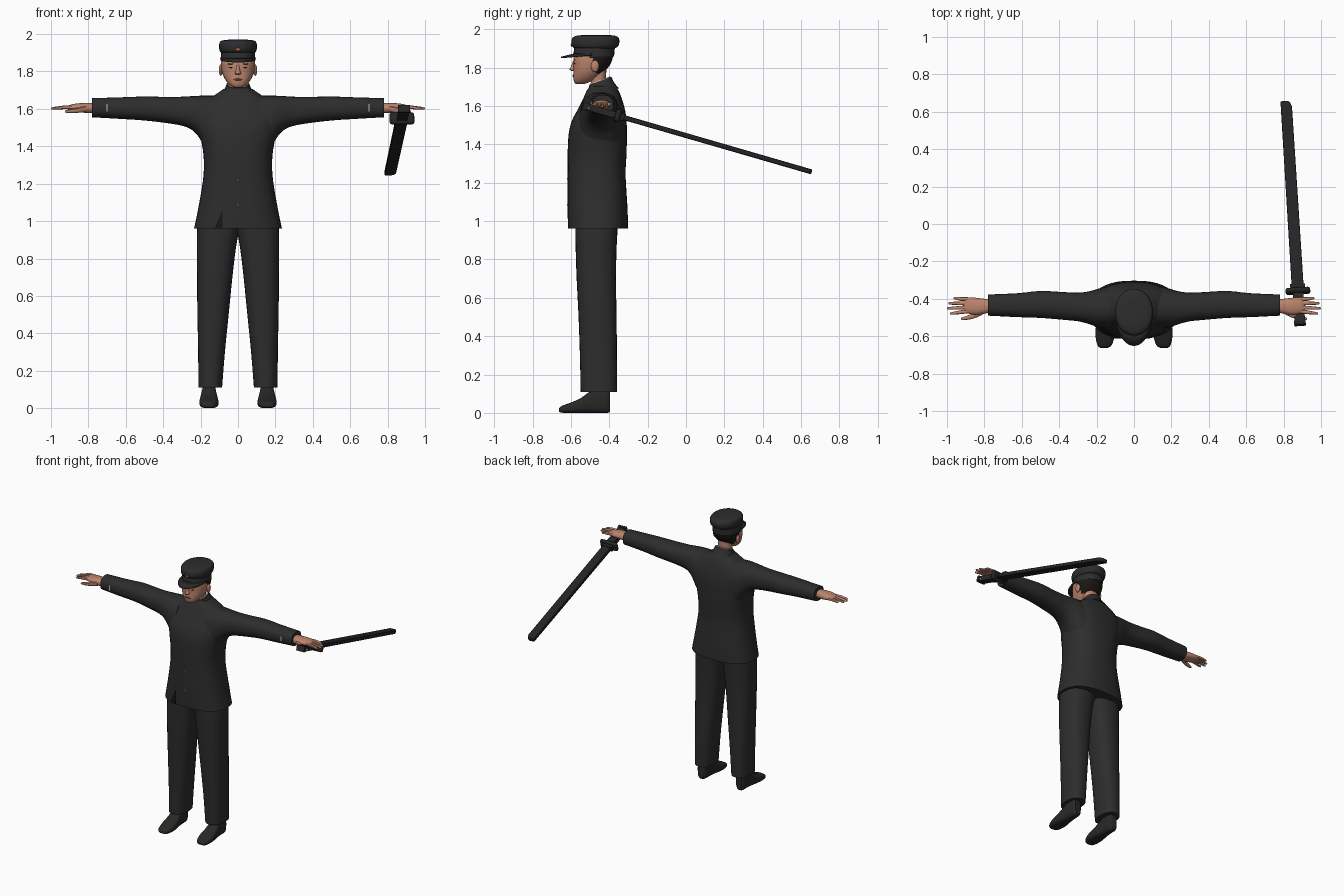
import bpy, bmesh, math
from mathutils import Matrix, Vector

if "Cube" in bpy.data.objects:
    bpy.data.objects.remove(bpy.data.objects["Cube"])


def material(name, r, g, b):
    m = bpy.data.materials.new(name)
    m.use_nodes = True
    m.diffuse_color = (r, g, b, 1)
    bsdf = next(n for n in m.node_tree.nodes if n.type == 'BSDF_PRINCIPLED')
    bsdf.inputs["Base Color"].default_value = (r, g, b, 1)
    bsdf.inputs["Roughness"].default_value = 0.8
    return m


CLOTH = material("charcoal cloth", .026, .026, .026)
SKIN = material("skin", .5, .23, .15)
HAIR = material("black hair", .01, .009, .008)
LEATHER = material("dark leather", .022, .021, .02)
STEEL = material("dark scabbard", .018, .018, .018)
WHITE = material("white trim", .55, .55, .53)
GOLD = material("badge orange", .5, .14, .05)
LIPS = material("lips", .3, .1, .07)
parts = []


def finish(name, bm, *mats):
    bmesh.ops.recalc_face_normals(bm, faces=bm.faces)
    mesh = bpy.data.meshes.new(name)
    bm.to_mesh(mesh)
    bm.free()
    for m in mats:
        mesh.materials.append(m)
    ob = bpy.data.objects.new(name, mesh)
    bpy.context.collection.objects.link(ob)
    parts.append(ob)
    return ob


def spline(rings, steps):
    """Catmull-Rom interpolation between rings."""
    out = []
    for i in range(len(rings) - 1):
        a, b, c, d = (rings[max(0, min(len(rings) - 1, i + k))] for k in (-1, 0, 1, 2))
        for s in range(steps):
            t = s / steps
            out.append([q + .5 * t * (r - p + t * (2*p - 5*q + 4*r - w + t * (3*(q - r) + w - p)))
                        for p, q, r, w in zip(a, b, c, d)])
    return out + [rings[-1]]


def loft(name, axis, rings, *mats, power=2.3, segs=28, steps=3, shear=0, side=1, rule=None):
    """Skin of superellipse rings (t, u0, u1, v0, v1) placed along an axis."""
    bm = bmesh.new()
    loops = []
    for t, u0, u1, v0, v1 in spline(rings, steps):
        loop = []
        for k in range(segs):
            a = math.tau * k / segs
            c, s = math.cos(a), math.sin(a)
            u = (u0 + u1) / 2 + (u1 - u0) / 2 * math.copysign(abs(c) ** (2 / power), c)
            v = (v0 + v1) / 2 + (v1 - v0) / 2 * math.copysign(abs(s) ** (2 / power), s)
            x, y, z = {'x': (t, u, v), 'y': (u, t, v), 'z': (u, v, t)}[axis]
            loop.append(bm.verts.new((x * side, y, z + shear * (y + .44))))
        loops.append(loop)
    for lo, hi in zip(loops, loops[1:]):
        for k in range(segs):
            n = (k + 1) % segs
            bm.faces.new((lo[k], lo[n], hi[n], hi[k]))
    bm.faces.new(loops[0])
    bm.faces.new(loops[-1])
    if rule:
        for f in bm.faces:
            f.material_index = rule(f.calc_center_median())
    return finish(name, bm, *mats)


def sym(rows):
    """Rows (z, half width, front, back) to centred rings."""
    return [(z, -w, w, f, b) for z, w, f, b in rows]


def blob(name, mat, loc, size):
    bm = bmesh.new()
    bmesh.ops.create_uvsphere(bm, u_segments=14, v_segments=8, radius=1,
                              matrix=Matrix.Translation(loc) @ Matrix.Diagonal((*size, 1)))
    return finish(name, bm, mat)


def prism(name, mat, outline, depth, matrix):
    """Flat outline in local XY, thickened both ways along local Z."""
    bm = bmesh.new()
    f = bm.faces.new([bm.verts.new((x, y, -depth / 2)) for x, y in outline])
    top = bmesh.ops.extrude_face_region(bm, geom=[f])['geom']
    bmesh.ops.translate(bm, vec=(0, 0, depth), verts=[v for v in top if isinstance(v, bmesh.types.BMVert)])
    bm.transform(matrix)
    return finish(name, bm, mat)


# Jacket body and collar
loft("jacket_body", 'z', sym([
    (.96, .235, -.615, -.303), (1.05, .216, -.617, -.304), (1.15, .198, -.617, -.31),
    (1.25, .184, -.617, -.315), (1.35, .184, -.617, -.31), (1.45, .2, -.612, -.308),
    (1.52, .21, -.596, -.31), (1.58, .21, -.565, -.318), (1.64, .175, -.535, -.335),
    (1.68, .115, -.517, -.352), (1.705, .08, -.5, -.37)]), CLOTH, power=2.5, segs=40)
loft("collar", 'z', sym([(1.66, .1, -.53, -.35), (1.7, .074, -.512, -.375), (1.733, .061, -.503, -.388)]),
     CLOTH, shear=.35)
loft("collar_lining", 'z', sym([(1.68, .056, -.497, -.393), (1.738, .056, -.497, -.393)]),
     WHITE, shear=.35, steps=1)

# Jacket front details
upright = Matrix.Translation((0, -.608, 0)) @ Matrix.Rotation(math.pi / 2, 4, 'X')
prism("hem_opening", HAIR, [(-.123, .961), (-.083, .961), (-.083, 1.06)], .009, upright)
for z in (1.22, 1.085):
    blob("jacket_button", WHITE, (0, -.617, z), (.005, .004, .005))

# Head with hair painted on its back
loft("neck", 'z', sym([(1.64, .054, -.49, -.4), (1.72, .05, -.495, -.415), (1.8, .052, -.5, -.415)]), SKIN)
loft("head", 'z', sym([
    (1.713, .02, -.572, -.535), (1.725, .042, -.583, -.5), (1.75, .064, -.588, -.455),
    (1.78, .08, -.587, -.425), (1.81, .088, -.587, -.398), (1.84, .092, -.587, -.385),
    (1.87, .09, -.58, -.38), (1.91, .08, -.56, -.39)]), SKIN, HAIR, segs=40,
    rule=lambda c: int(c.z > 1.765 and c.y > (-.495 if c.z > 1.815 else -.465)))
loft("nose", 'z', sym([(1.783, .01, -.598, -.57), (1.79, .016, -.607, -.57), (1.805, .011, -.6, -.57),
                       (1.835, .007, -.589, -.57)]), SKIN, segs=12)
blob("mouth", LIPS, (0, -.588, 1.757), (.026, .004, .005))
for s in (-1, 1):
    blob("eye", HAIR, (s * .035, -.581, 1.821), (.013, .004, .004))
    blob("eyebrow", HAIR, (s * .037, -.581, 1.84), (.019, .004, .003))
    blob("ear", SKIN, (s * .092, -.474, 1.807), (.011, .021, .031))

# Peaked cap
loft("cap_band", 'z', sym([(1.858, .093, -.588, -.375), (1.91, .091, -.582, -.37)]), CLOTH, power=2.1, steps=1)
loft("cap_crown", 'z', sym([
    (1.9, .09, -.58, -.37), (1.912, .099, -.595, -.352), (1.94, .101, -.597, -.347),
    (1.957, .097, -.59, -.353), (1.966, .085, -.57, -.37), (1.97, .05, -.53, -.41)]),
     CLOTH, power=2.1, segs=36, steps=2)
bm = bmesh.new()
edge = []
for k in range(21):
    a = math.pi * (1 + k / 20)
    c, s = math.cos(a), math.sin(a)
    edge.append([bm.verts.new(p) for p in ((.085 * c, -.49 + .085 * s, 1.875),
                                           (.096 * c, -.49 + .162 * s, 1.87 + .014 * s))])
for p, q in zip(edge, edge[1:]):
    bm.faces.new((p[0], p[1], q[1], q[0]))
brim = finish("cap_brim", bm, LEATHER)
brim.modifiers.new("thickness", 'SOLIDIFY').thickness = .008
blob("cap_badge", GOLD, (0, -.597, 1.918), (.012, .004, .008))

# Paired limbs
for s in (-1, 1):
    loft("sleeve", 'x', [
        (.12, -.56, -.33, 1.33, 1.672), (.17, -.555, -.34, 1.38, 1.672), (.21, -.545, -.352, 1.45, 1.67),
        (.25, -.532, -.362, 1.49, 1.668), (.3, -.52, -.367, 1.51, 1.665), (.38, -.512, -.364, 1.524, 1.664),
        (.5, -.502, -.358, 1.538, 1.666), (.62, -.498, -.37, 1.546, 1.662), (.78, -.49, -.377, 1.555, 1.657)],
        CLOTH, side=s)
    prism("sleeve_stitch", WHITE, [(s * .697, 1.585), (s * .702, 1.585), (s * .702, 1.625), (s * .697, 1.625)],
          .006, Matrix.Translation((0, -.4945, 0)) @ Matrix.Rotation(math.pi / 2, 4, 'X'))
    # Open hand, fingers and thumb
    loft("palm", 'x', [
        (.75, -.467, -.405, 1.58, 1.632), (.8, -.48, -.4, 1.577, 1.632), (.85, -.486, -.394, 1.583, 1.63),
        (.89, -.478, -.394, 1.59, 1.624), (.91, -.47, -.398, 1.595, 1.617)], SKIN, side=s, segs=20)
    for i, tip in enumerate((.985, 1, .993, .965)):
        y0, y1 = -.466 + .021 * i, -.478 + .027 * i
        path = [(.88, y0, 1.608, .011), (.93, (y0 + y1) / 2, 1.608, .01),
                (tip - .012, y1, 1.603, .007), (tip, y1, 1.602, .003)]
        loft("finger", 'x', [(x, y - r, y + r, z - r, z + r) for x, y, z, r in path], SKIN, side=s, segs=10)
    path = [(.81, -.468, 1.6, .017), (.86, -.492, 1.592, .014), (.91, -.505, 1.587, .009), (.925, -.507, 1.586, .004)]
    loft("thumb", 'x', [(x, y - r, y + r, z - r, z + r) for x, y, z, r in path], SKIN, side=s, segs=10)
    # Trousers and shoe
    loft("trouser_leg", 'z', [
        (.11, .085, .212, -.549, -.36), (.3, .07, .213, -.553, -.36), (.5, .05, .217, -.56, -.362),
        (.7, .03, .219, -.57, -.365), (.85, .012, .22, -.575, -.362), (.93, -.003, .22, -.577, -.358),
        (1, -.025, .215, -.577, -.355)], CLOTH, side=s, power=2.4)
    loft("shoe", 'y', [
        (-.662, .14, .18, .006, .024), (-.648, .119, .195, .001, .036), (-.6, .105, .206, 0, .054),
        (-.55, .107, .204, 0, .076), (-.5, .114, .197, 0, .112), (-.45, .118, .192, 0, .135),
        (-.41, .122, .19, 0, .135), (-.395, .135, .178, .006, .13)], LEATHER, side=s, power=3)

# Sword: local Y runs from the grip end to the tip
start, tip = Vector((.888, -.54, 1.602)), Vector((.813, .655, 1.256))
length = (tip - start).length
frame = Matrix.Translation(start) @ (tip - start).to_track_quat('Y', 'Z').to_matrix().to_4x4()


def box_outline(w, y0, y1):
    return [(-w, y0), (w, y0), (w, y1), (-w, y1)]


prism("sword_grip", LEATHER, box_outline(.028, 0, .2), .034, frame)
prism("sword_pommel", STEEL, box_outline(.031, 0, .02), .04, frame)
guard = prism("sword_guard", STEEL, box_outline(.066, .176, .204), .066, frame)
prism("scabbard_mouth", STEEL, box_outline(.04, .2, .225), .036, frame)
blade = prism("sword_scabbard", STEEL, [
    (-.032, .2), (.032, .2), (.03, length - .035), (.022, length - .01), (.01, length), (-.03, length)], .025, frame)
for ob, w in ((guard, .012), (blade, .003)):
    bev = ob.modifiers.new("soft edges", 'BEVEL')
    bev.width, bev.segments = w, 2

# Smooth shading with crisp edges
bpy.ops.object.select_all(action='DESELECT')
for ob in parts:
    ob.select_set(True)
bpy.context.view_layer.objects.active = parts[0]
bpy.ops.object.shade_smooth_by_angle(angle=math.radians(40))
